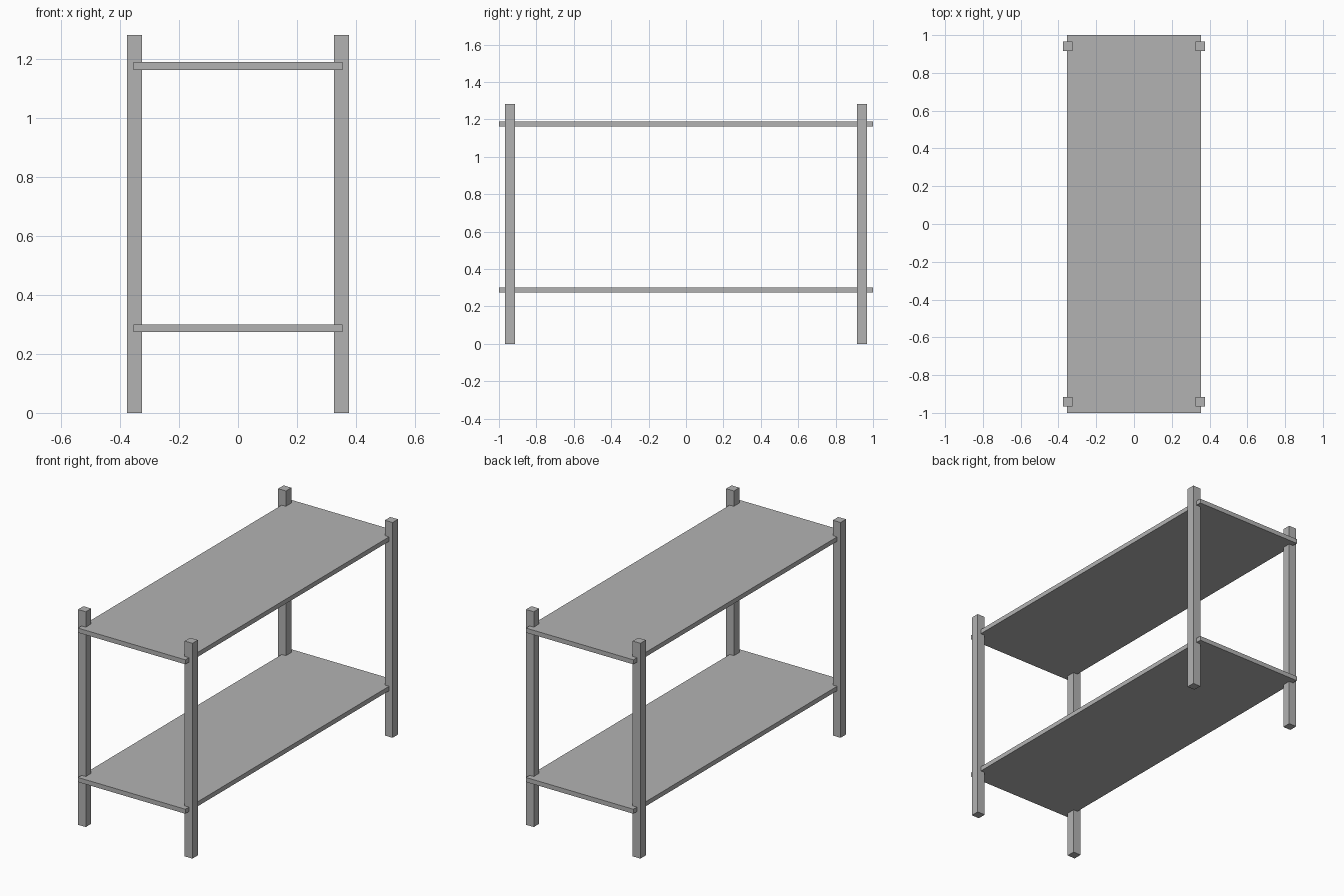
import bpy

# Remove the default cube
default = bpy.data.objects.get("Cube")
if default:
    bpy.data.objects.remove(default, do_unlink=True)

# Single grey finish
grey = bpy.data.materials.new("plain_grey")
grey.use_nodes = True
color = (0.45, 0.45, 0.45, 1.0)
grey.diffuse_color = color
grey.node_tree.nodes["Principled BSDF"].inputs["Base Color"].default_value = color


def box(name, center, size):
    bpy.ops.mesh.primitive_cube_add(size=1, location=center)
    obj = bpy.context.object
    obj.name = name
    obj.scale = size
    bpy.ops.object.transform_apply(location=False, rotation=False, scale=True)
    obj.data.materials.append(grey)
    return obj


# Four square posts, one at each corner
POST_HEIGHT, POST_WIDTH = 1.281, 0.051
for x, side in ((0.351, "left"), (-0.351, "right")):
    for y, end in ((-0.941, "front"), (0.941, "back")):
        box(f"{end}_{side}_post", (x, y, POST_HEIGHT / 2),
            (POST_WIDTH, POST_WIDTH, POST_HEIGHT))

# Two thin shelves whose corners run into the posts
for name, z in (("lower_shelf", 0.287), ("upper_shelf", 1.176)):
    box(name, (0, 0, z), (0.707, 2.0, 0.027))
